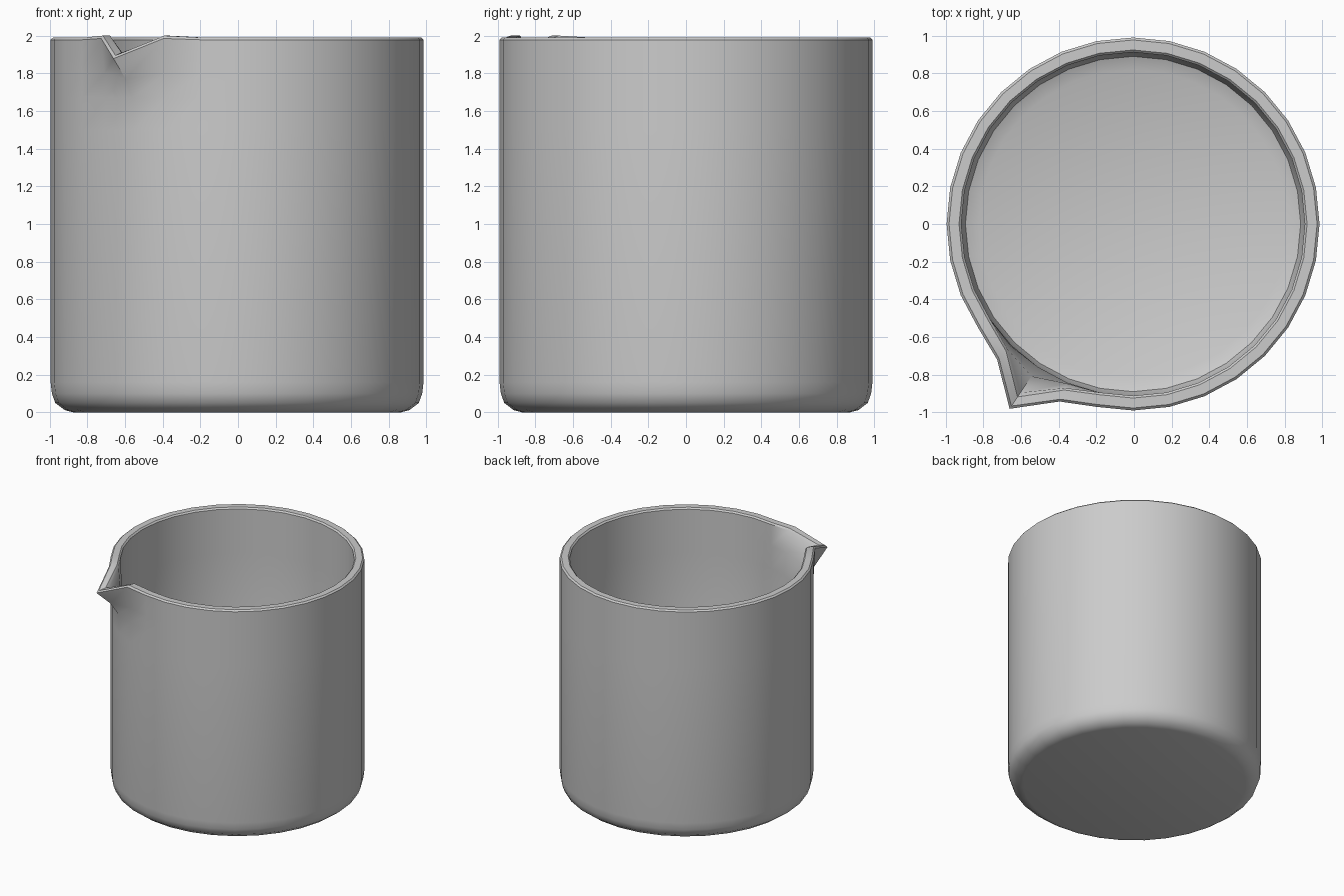
import bpy, bmesh, math

cube = bpy.data.objects.get("Cube")
if cube:
    bpy.data.objects.remove(cube, do_unlink=True)

SIDES = 32
SPOUT = 21          # column pulled out into the pouring lip (236 degrees)

# One row per ring, from the underside, over the rim, down to the inner floor:
# radius, height, lip radius shift, lip height shift, beside-lip radius shift, beside-lip height shift
ROWS = [
    (0.87, 0.000, 0, 0, 0, 0),
    (0.915, 0.012, 0, 0, 0, 0),
    (0.965, 0.050, 0, 0, 0, 0),
    (0.983, 0.100, 0, 0, 0, 0),
    (0.99, 0.160, 0, 0, 0, 0),
    (0.99, 1.500, 0, 0, 0, 0),
    (0.99, 1.670, 0.01, 0, 0, 0),
    (0.99, 1.800, 0.075, -0.03, 0.005, 0),
    (0.99, 1.978, 0.19, -0.10, 0.03, 0.007),
    (0.977, 1.990, 0.185, -0.095, 0.03, 0.010),
    (0.924, 1.990, 0.18, -0.08, 0.03, 0.010),
    (0.912, 1.978, 0.165, -0.085, 0.03, 0.007),
    (0.912, 1.800, 0.06, -0.03, 0.005, 0),
    (0.912, 1.600, 0, 0, 0, 0),
    (0.912, 0.180, 0, 0, 0, 0),
    (0.89, 0.110, 0, 0, 0, 0),
    (0.82, 0.080, 0, 0, 0, 0),
]

# Glazed grey body colour
grey = bpy.data.materials.new("light grey")
grey.diffuse_color = (0.6, 0.6, 0.6, 1)
grey.use_nodes = True
grey.node_tree.nodes["Principled BSDF"].inputs["Base Color"].default_value = (0.6, 0.6, 0.6, 1)

# Beaker wall, rim and lip from stacked rings
bm = bmesh.new()
rings = []
for r, z, tip_r, tip_z, side_r, side_z in ROWS:
    ring = []
    for i in range(SIDES):
        away = abs(i - SPOUT)
        dr, dz = {0: (tip_r, tip_z), 1: (side_r, side_z)}.get(away, (0, 0))
        a = math.tau * i / SIDES
        ring.append(bm.verts.new((-0.005 + (r + dr) * math.cos(a),
                                  (r + dr) * math.sin(a), z + dz)))
    rings.append(ring)
for low, high in zip(rings, rings[1:]):
    for i in range(SIDES):
        j = (i + 1) % SIDES
        bm.faces.new((low[i], low[j], high[j], high[i]))

# Underside and inner floor
bm.faces.new(rings[0][::-1])
bm.faces.new(rings[-1])

mesh = bpy.data.meshes.new("beaker")
bm.to_mesh(mesh)
bm.free()
mesh.materials.append(grey)
beaker = bpy.data.objects.new("beaker", mesh)
bpy.context.collection.objects.link(beaker)

# Smooth walls, crisp rim and lip ridge
bpy.ops.object.select_all(action='DESELECT')
beaker.select_set(True)
bpy.context.view_layer.objects.active = beaker
bpy.ops.object.shade_smooth_by_angle(angle=math.radians(35))
